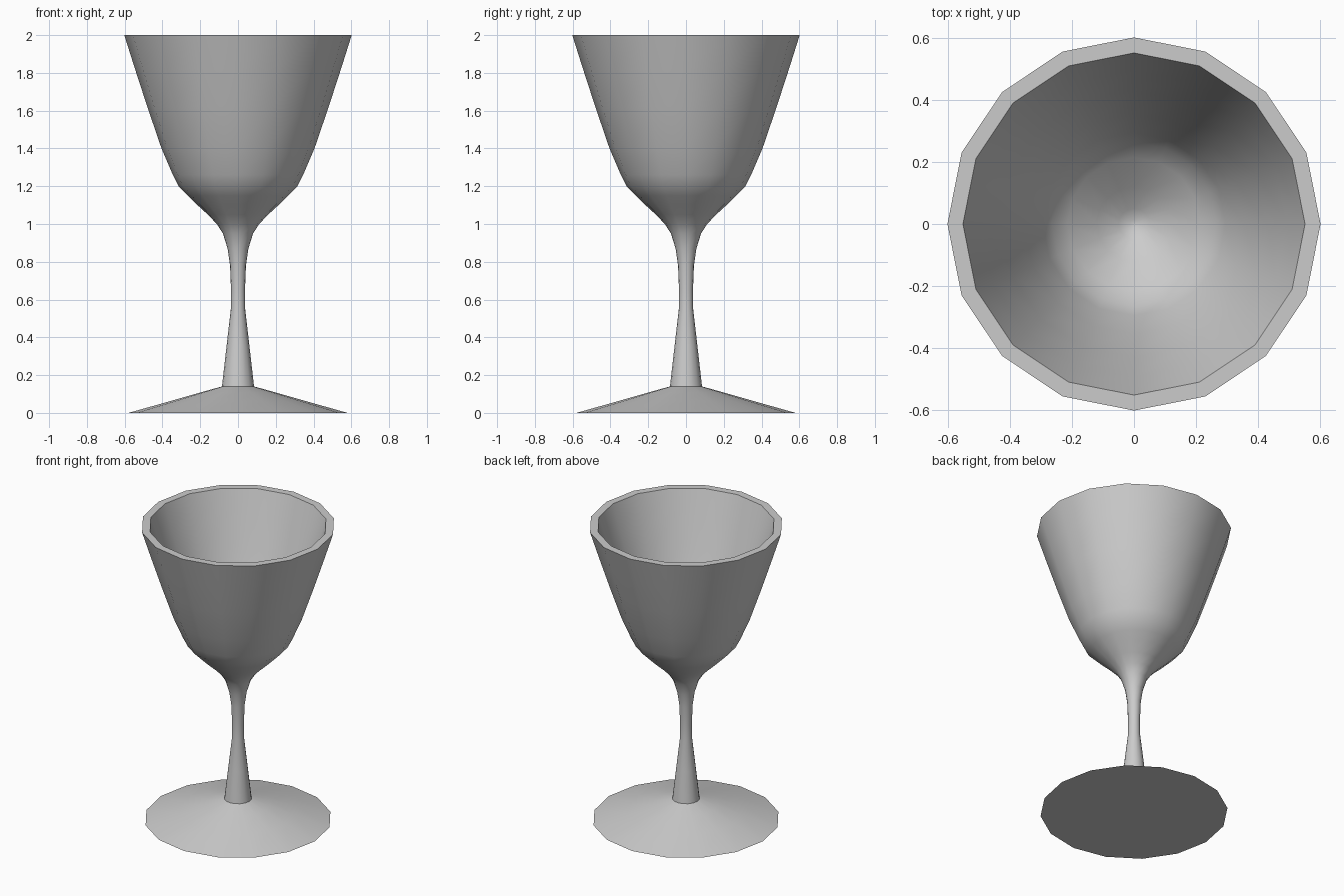
import bpy, math

if "Cube" in bpy.data.objects:
    bpy.data.objects.remove(bpy.data.objects["Cube"])

SIDES = 16

# Closed lathe profile (radius, height): foot, stem, outer bowl, rim, inner bowl
profile = [
    (0.0, 0.0), (0.58, 0.0), (0.36, 0.062), (0.2, 0.108), (0.085, 0.14),
    (0.061, 0.35), (0.038, 0.55), (0.037, 0.65), (0.042, 0.78), (0.055, 0.87),
    (0.08, 0.95), (0.112, 1.0), (0.16, 1.05), (0.22, 1.105), (0.265, 1.15),
    (0.315, 1.2), (0.345, 1.26), (0.405, 1.4), (0.48, 1.62), (0.545, 1.82),
    (0.602, 2.0), (0.552, 2.0),
    (0.495, 1.82), (0.43, 1.62), (0.355, 1.4), (0.295, 1.26), (0.265, 1.2),
    (0.215, 1.155), (0.12, 1.08), (0.05, 1.03), (0.013, 1.015), (0.0, 1.015),
]


def lathe(name, points, sides):
    verts, faces, rings = [], [], []
    for r, z in points:
        start = len(verts)
        n = 1 if r == 0 else sides
        for i in range(n):
            a = 2 * math.pi * i / sides
            verts.append((r * math.cos(a), r * math.sin(a), z))
        rings.append([start + i % n for i in range(sides)])
    for low, high in zip(rings, rings[1:]):
        for i in range(sides):
            j = (i + 1) % sides
            quad = [low[i], low[j], high[j], high[i]]
            faces.append(list(dict.fromkeys(quad)))
    mesh = bpy.data.meshes.new(name)
    mesh.from_pydata(verts, [], faces)
    obj = bpy.data.objects.new(name, mesh)
    bpy.context.collection.objects.link(obj)
    return obj


# Whole goblet as one turned body, smooth with crisp rim and foot edges
goblet = lathe("goblet", profile, SIDES)
bpy.context.view_layer.objects.active = goblet
goblet.select_set(True)
bpy.ops.object.shade_smooth_by_angle(angle=math.radians(40))
